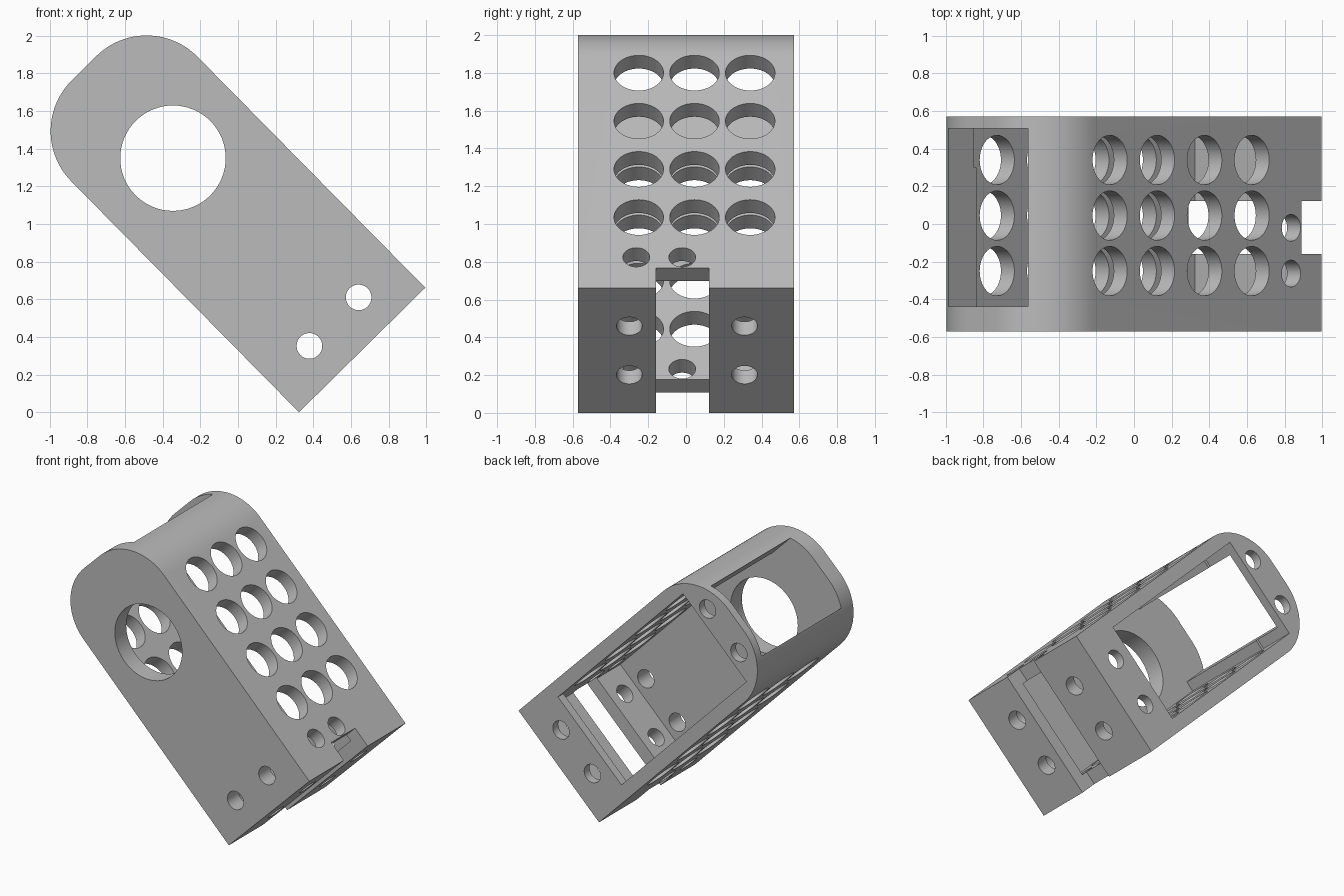
import bpy, bmesh, math
from mathutils import Matrix, Vector

cube = bpy.data.objects.get("Cube")
if cube:
    bpy.data.objects.remove(cube, do_unlink=True)

# Local frame: x = width, y = depth, z = length; tilted at the end
WIDTH, DEPTH, LENGTH, ROUND = 0.942, 0.572, 2.103, 0.38
WALL, FLOOR, CAP = 0.10, 0.10, 1.83
FRONT_IN, BACK_IN = -0.437, 0.508
TILT = math.radians(44.6)

metal = bpy.data.materials.new("grey")
metal.use_nodes = True
grey = (0.5, 0.5, 0.5, 1)
metal.diffuse_color = grey
metal.node_tree.nodes["Principled BSDF"].inputs["Base Color"].default_value = grey


def make_object(name, bm):
    bmesh.ops.recalc_face_normals(bm, faces=bm.faces)
    mesh = bpy.data.meshes.new(name)
    bm.to_mesh(mesh)
    bm.free()
    obj = bpy.data.objects.new(name, mesh)
    bpy.context.collection.objects.link(obj)
    mesh.materials.append(metal)
    return obj


def box(name, low, high):
    bm = bmesh.new()
    low, high = Vector(low), Vector(high)
    size = Matrix.Diagonal((high - low).to_4d())
    size[3][3] = 1
    bmesh.ops.create_cube(bm, size=1, matrix=Matrix.Translation((low + high) / 2) @ size)
    return make_object(name, bm)


def holes(name, axis, centres, start, end):
    """Row of cylinders along one axis; centres are (point, radius)."""
    turn = {"x": Matrix.Rotation(math.pi / 2, 4, "Y"),
            "y": Matrix.Rotation(math.pi / 2, 4, "X"),
            "z": Matrix.Identity(4)}[axis]
    bm = bmesh.new()
    for point, radius in centres:
        point = Vector(point)
        setattr(point, axis, (start + end) / 2)
        bmesh.ops.create_cone(bm, cap_ends=True, segments=64, radius1=radius,
                              radius2=radius, depth=end - start,
                              matrix=Matrix.Translation(point) @ turn)
    return make_object(name, bm)


# Body: profile with two rounded corners, extruded through the depth
profile = [(0, 0), (WIDTH, 0)]
for centre, first in ((WIDTH - ROUND, 0), (ROUND, 90)):
    for step in range(25):
        a = math.radians(first + 90 * step / 24)
        profile.append((centre + ROUND * math.cos(a), LENGTH - ROUND + ROUND * math.sin(a)))
bm = bmesh.new()
face = bm.faces.new([bm.verts.new((u, -DEPTH, v)) for u, v in profile])
new = bmesh.ops.extrude_face_region(bm, geom=[face])["geom"]
bmesh.ops.translate(bm, verts=[g for g in new if isinstance(g, bmesh.types.BMVert)],
                    vec=(0, 2 * DEPTH, 0))
body = make_object("housing", bm)

# Hole patterns
BOLT = 0.068
bolt_u = (0.287, 0.654)
grid = [((0, y, 0.525 + 0.358 * row), 0.131)
        for row in range(4) for y in (-0.25, 0.045, 0.34)]
grid += [((0, y, 0.228), 0.071) for y in (-0.263, -0.02)]

cutters = [
    box("cavity", (WALL, FRONT_IN, FLOOR), (WIDTH - WALL, BACK_IN, CAP)),
    box("back_window", (WALL, 0.3, 0.367), (WIDTH - WALL, 0.7, CAP + 0.02)),
    box("top_opening", (0.175, FRONT_IN, 1.7), (0.767, BACK_IN, 2.3)),
    box("end_notch", (-0.1, -0.16, -0.1), (1.1, 0.122, 0.15)),
    holes("side_holes", "x", grid, -0.1, 1.1),
    holes("front_opening", "y", [((WIDTH / 2, 0, 1.431), 0.28)], -0.7, -0.3),
    holes("lower_bolt_holes", "y", [((u, 0, 0.212), BOLT) for u in bolt_u], -0.7, 0.7),
    holes("upper_bolt_holes", "y", [((u, 0, 1.95), BOLT) for u in bolt_u], 0.4, 0.7),
    holes("end_bolt_holes", "z",
          [((u, y, 0), BOLT) for u in bolt_u for y in (-0.3, 0.31)], -0.1, 0.2),
]
for cutter in cutters:
    mod = body.modifiers.new(cutter.name, "BOOLEAN")
    mod.operation = "DIFFERENCE"
    mod.solver = "EXACT"
    mod.object = cutter

# Bake the cuts and remove the cutters
bpy.context.view_layer.update()
result = bpy.data.meshes.new_from_object(
    body.evaluated_get(bpy.context.evaluated_depsgraph_get()))
body.modifiers.clear()
body.data = result
for cutter in cutters:
    bpy.data.objects.remove(cutter, do_unlink=True)

# Tilt the housing onto its lower edge
body.data.transform(Matrix.Translation((0.324, 0, 0)) @ Matrix.Rotation(-TILT, 4, "Y"))
bpy.ops.object.select_all(action="DESELECT")
body.select_set(True)
bpy.context.view_layer.objects.active = body
bpy.ops.object.shade_smooth_by_angle(angle=math.radians(30))
